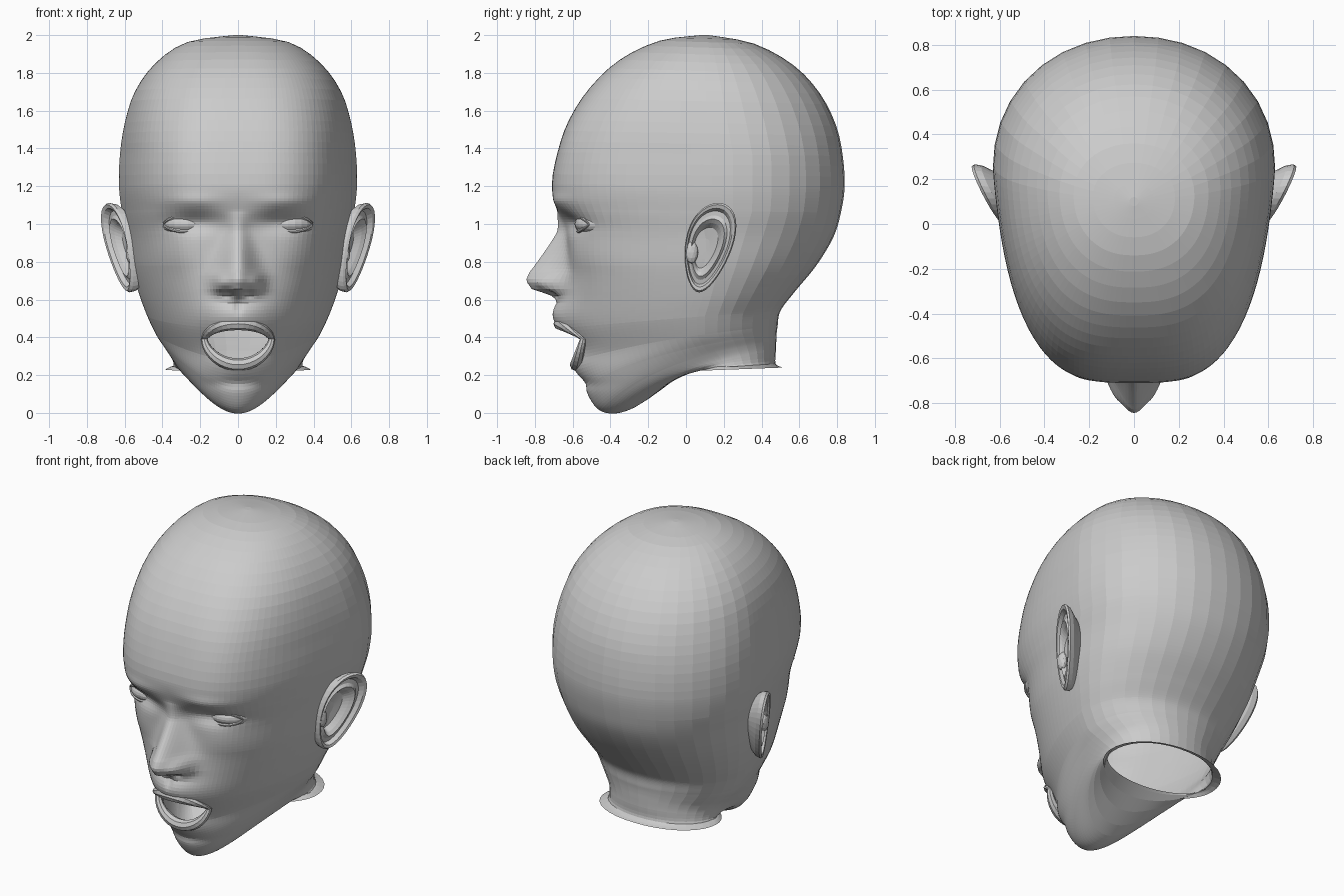
import bpy, bmesh
from math import sin, cos, pi, exp, sqrt
from mathutils import Vector

if "Cube" in bpy.data.objects:
    bpy.data.objects.remove(bpy.data.objects["Cube"])

# Head rings, crown to neck rim: front y/z, back y/z, half width
KEYS = [
    (.08, 2.0, .12, 2.0, .02),
    (-.14, 1.97, .36, 1.955, .27),
    (-.35, 1.87, .57, 1.84, .435),
    (-.51, 1.72, .71, 1.69, .545),
    (-.62, 1.55, .795, 1.52, .60),
    (-.68, 1.38, .83, 1.36, .625),
    (-.71, 1.21, .84, 1.2, .63),
    (-.685, 1.08, .82, 1.06, .615),
    (-.635, .95, .78, .93, .59),
    (-.625, .78, .69, .78, .565),
    (-.63, .62, .575, .64, .525),
    (-.62, .45, .50, .54, .48),
    (-.56, .28, .485, .46, .435),
    (-.53, .12, .48, .42, .40),
    (-.44, .005, .478, .38, .365),
    (-.27, .03, .476, .33, .345),
    (.01, .23, .475, .26, .345),
    (-.01, .22, .515, .24, .385),
]
# By ring: narrowing to the front, squareness, climb behind the chin, widest y
TAPER = [(0, 0), (5, .2), (9, .2), (12, .28), (16, 0)]
SQUARE = [(0, 0), (5, 1.5), (8, 1.2), (12, .2), (14, 0)]
CLIMB = [(10, 0), (11, .2), (13, 1.4), (15.5, 2.3), (16, 0)]
WIDEST = [(0, .1), (5, .25), (7, .25), (11, .1), (12, .1), (17, .25)]
# Nose height above the face, by z
NOSE = [(.59, 0), (.625, .06), (.655, .17), (.70, .215), (.74, .205), (.96, .045), (1.07, 0)]
MOUTH_Z = .39


def finish(name, bm):
    me = bpy.data.meshes.new(name)
    bm.to_mesh(me)
    bm.free()
    ob = bpy.data.objects.new(name, me)
    bpy.context.collection.objects.link(ob)
    return ob


def loft(name, rings, wrap=False, cap_start=False, cap_end=False):
    bm = bmesh.new()
    vs = [[bm.verts.new(p) for p in r] for r in rings]
    n = len(vs[0])
    for i in range(len(vs) - (0 if wrap else 1)):
        a, b = vs[i], vs[(i + 1) % len(vs)]
        for j in range(n):
            bm.faces.new((a[j], a[(j + 1) % n], b[(j + 1) % n], b[j]))
    if cap_start:
        bm.faces.new(vs[0][::-1])
    if cap_end:
        bm.faces.new(vs[-1])
    bmesh.ops.recalc_face_normals(bm, faces=bm.faces)
    return finish(name, bm)


def spline(a, b, c, d, t):
    return .5 * (2 * b + (c - a) * t + (2 * a - 5 * b + 4 * c - d) * t * t
                 + (3 * b - a - 3 * c + d) * t ** 3)


def lookup(table, z):
    for (z0, v0), (z1, v1) in zip(table, table[1:]):
        if z0 <= z <= z1:
            return v0 + (v1 - v0) * (z - z0) / (z1 - z0)
    return 0


def bump(x, z, cx, cz, sx, sz):
    return exp(-((x - cx) / sx) ** 2 - ((z - cz) / sz) ** 2)


# How far the face features stand forward of the plain skull
def relief(x, z):
    x = abs(x)
    width = .05 + .05 * min(1, max(0, (.98 - z) / .25))
    f = lookup(NOSE, z) * exp(-(x / width) ** 2)
    f += .045 * bump(x, z, .095, .69, .042, .045)     # nostril wing
    f -= .03 * bump(x, z, .055, .635, .03, .02)       # nostril
    f -= .045 * bump(x, z, .23, 1.01, .13, .055)      # eye socket
    f += .015 * bump(x, z, .25, 1.12, .15, .04)       # brow
    f += .08 * bump(x, z, 0, .52, .18, .11)           # upper lip area
    f += .05 * bump(x, z, 0, .26, .16, .07)           # lower lip area
    f -= .015 * bump(x, z, 0, .155, .15, .03)         # crease over chin
    f -= .015 * bump(x, z, 0, .57, .02, .04)          # groove under nose
    f += .015 * bump(x, z, .33, .85, .14, .10)        # cheekbone
    return f


# Columns are close together on the face and wide apart at the back
half = [pi / 2 * (.6 * i / 36 + .4 * (i / 36) ** 2) for i in range(37)]
half += [pi / 2 + pi / 2 * i / 9 for i in range(1, 10)]
angles = half + [-a for a in half[-2:0:-1]]


def head_ring(pos, key):
    yf, zf, yb, zb, w = key
    yc, climb, taper = lookup(WIDEST, pos), lookup(CLIMB, pos), lookup(TAPER, pos)
    pts = []
    for a in angles:
        s, c = sin(a), cos(a)
        n = 2 + lookup(SQUARE, pos) if c > 0 else 2.1
        r = (abs(s) ** n + abs(c) ** n) ** (-1 / n)
        u = c * r
        y = yc - (yc - yf if u > 0 else yb - yc) * u
        x = w * s * r * (1 - taper * max(u, 0) ** 1.2)
        t = min(1, max(0, (y - yf) / (yb - yf)))
        z = zf + (zb - zf) * t * (1 + climb) / (1 + climb * t)
        if c > 0 and y < -.15:
            y -= relief(x, z) * min(1, (-.15 - y) / .2)
        pts.append(Vector((x, y, z)))
    return pts


rings = []
last = len(KEYS) - 1
for i in range(last):
    steps = 3 if i < 6 else 9 if i < 15 else 4
    quad = [KEYS[max(0, min(last, i + d))] for d in (-1, 0, 1, 2)]
    for s in range(steps):
        t = s / steps
        rings.append(head_ring(i + t, [spline(*v, t) for v in zip(*quad)]))
rings.append(head_ring(last, KEYS[last]))
head = loft("head", rings, cap_start=True)

# Open mouth
bm = bmesh.new()
bm.from_mesh(head.data)
hole = []
for f in bm.faces:
    p = f.calc_center_median()
    h = .08 if p.z > MOUTH_Z else .12
    if p.y < -.35 and abs(p.z - MOUTH_Z) < h * (1 - (p.x / .175) ** 2):
        hole.append(f)
bmesh.ops.delete(bm, geom=hole, context='FACES')
bm.to_mesh(head.data)
bm.free()


# Rounded rim around a lens-shaped opening (lips and eyelids)
def rim(name, cx, cz, hw, up, down, depth, rad):
    loops = []
    for i in range(36):
        a = 2 * pi * i / 36
        s = sin(a) * abs(sin(a)) ** .2
        x, z = cx + hw * cos(a), cz + s * (up if s > 0 else down)
        out = Vector((cos(a), 0, sin(a)))
        mid = Vector((x, depth(x, z), z))
        r = rad * (.5 + .5 * abs(s))
        loops.append([mid + r * (out * cos(b) + Vector((0, sin(b), 0)))
                      for b in (2 * pi * k / 8 for k in range(8))])
    loft(name, loops, wrap=True)


def lip_depth(x, z):
    up = z - MOUTH_Z
    return -.545 - (1.5 * up if up > 0 else -.27 * up)


rim("lips", 0, MOUTH_Z, .178, .082, .135, lip_depth, .034)

# Eyes and eyelids: flattened balls
EYE, EYE_R, FLAT = Vector((.265, -.445, 1.0)), .145, .5


def lid_depth(x, z):
    d = EYE_R ** 2 - (abs(x) - EYE.x) ** 2 - ((z - EYE.z) / FLAT) ** 2
    return EYE.y - sqrt(max(d, .004))


# Ear: tilted egg outline in y/z, nested from the root over the rim into the hollow
edge = []
for i in range(36):
    c, s = cos(2 * pi * i / 36), sin(2 * pi * i / 36)
    edge.append((.03 + .125 * c * (1 + .25 * s) + .05 * s, .237 * s))
LOOPS = [(.62, -.13), (.82, -.07), (.97, -.03), (1.0, 0), (.96, .014), (.88, .01),
         (.82, -.015), (.72, -.012), (.64, .002), (.55, -.015), (.45, -.045), (.2, -.05)]

for side, label in ((-1, "left"), (1, "right")):
    bm = bmesh.new()
    bmesh.ops.create_uvsphere(bm, u_segments=24, v_segments=16, radius=EYE_R)
    bmesh.ops.scale(bm, verts=bm.verts, vec=(1, 1, FLAT))
    bmesh.ops.translate(bm, verts=bm.verts, vec=(side * EYE.x, EYE.y, EYE.z))
    finish(label + "_eye", bm)
    rim(label + "_eyelids", side * .27, .998, .122, .044, .036, lid_depth, .012)

    ear = []
    for scale, lift in LOOPS:
        loop = []
        for ey, ez in edge:
            y, z = .09 + ey * scale, .875 + ez * scale
            x = .575 + .47 * y + .13 * (z - .9) + lift
            loop.append(Vector((side * x, y, z)))
        ear.append(loop)
    loft(label + "_ear", ear, cap_end=True)

    # Small flap in front of the ear canal
    bm = bmesh.new()
    bmesh.ops.create_icosphere(bm, subdivisions=2, radius=.035)
    bmesh.ops.scale(bm, verts=bm.verts, vec=(.7, 1, 1.7))
    bmesh.ops.translate(bm, verts=bm.verts, vec=(side * .57, .03, .85))
    finish(label + "_ear_flap", bm)
